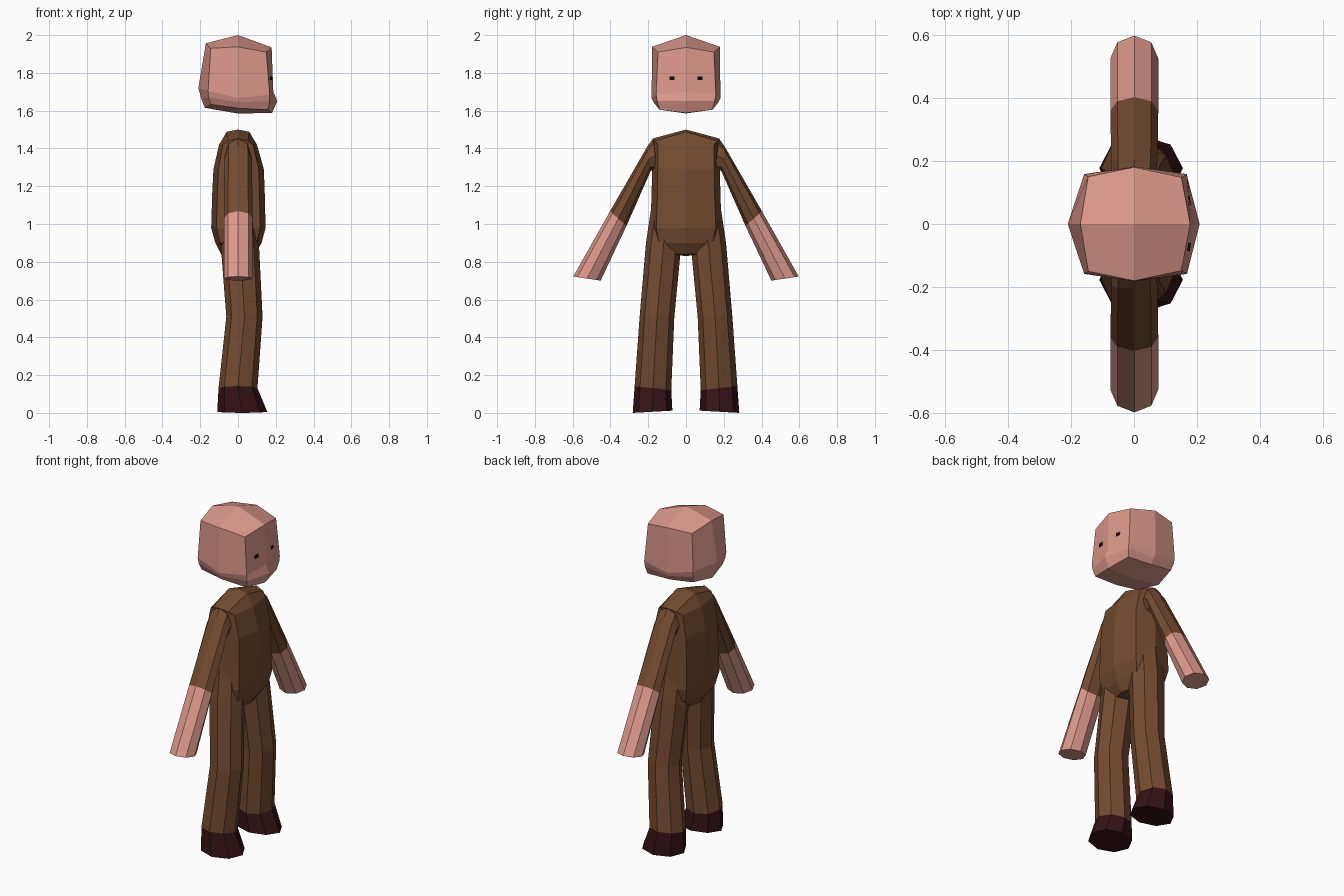
import bpy, bmesh, math
from mathutils import Vector as V

if "Cube" in bpy.data.objects:
    bpy.data.objects.remove(bpy.data.objects["Cube"])

def mat(name, rgb):
    m = bpy.data.materials.new(name)
    m.diffuse_color = (*rgb, 1)
    m.use_nodes = True
    m.node_tree.nodes["Principled BSDF"].inputs["Base Color"].default_value = m.diffuse_color
    return m

SKIN = mat("skin", (0.72, 0.315, 0.255))
CLOTH = mat("brown cloth", (0.175, 0.070, 0.029))
SHOE = mat("dark shoe", (0.036, 0.006, 0.008))
BLACK = mat("black", (0.004, 0.004, 0.004))

def loft(name, rings, mats, seg=None, top=None, bottom=None):
    """Skin a list of 8-point rings; seg gives the material of each span.
    top / bottom close the ends with a fan to that point, else an n-gon."""
    bm = bmesh.new()
    vs = [[bm.verts.new(p) for p in r] for r in rings]
    n = len(rings[0])
    for k in range(len(vs) - 1):
        for i in range(n):
            j = (i + 1) % n
            f = bm.faces.new((vs[k][i], vs[k][j], vs[k+1][j], vs[k+1][i]))
            f.material_index = seg[k] if seg else 0
    for r, p, m in ((vs[0], top, 0), (vs[-1], bottom, seg[-1] if seg else 0)):
        if p is None:
            bm.faces.new(r).material_index = m
        else:
            c = bm.verts.new(p)
            for i in range(0, n, 2):      # quads from corner to corner, as on a subdivided box
                bm.faces.new((c, r[i], r[i+1], r[(i+2) % n])).material_index = m
    bmesh.ops.recalc_face_normals(bm, faces=bm.faces)
    me = bpy.data.meshes.new(name)
    bm.to_mesh(me)
    bm.free()
    for m in mats:
        me.materials.append(m)
    ob = bpy.data.objects.new(name, me)
    bpy.context.collection.objects.link(ob)
    return ob

def box_ring(front, fc, side, bc, back):
    """Eight points around z: front, corners, sides and back (model faces +x)."""
    (fx, fy, fz), (bx, by, bz), (sy, sz) = fc, bc, side
    return [(front[0], 0, front[1]), (fx, fy, fz), (0, sy, sz), (bx, by, bz),
            (back[0], 0, back[1]), (bx, -by, bz), (0, -sy, sz), (fx, -fy, fz)]

def oct_ring(inner, outer, x0, x1, s):
    """Octagon spanning inner to outer (y, z) and x0 to x1, on side s."""
    a, b = V((0, s * inner[0], inner[1])), V((0, s * outer[0], outer[1]))
    c, v = (a + b) / 2 + V(((x0 + x1) / 2, 0, 0)), (b - a) / 2
    u = V(((x1 - x0) / 2, 0, 0))
    return [c + u * math.cos(i * math.pi / 4) + v * math.sin(i * math.pi / 4) for i in range(8)]

# Head: blocky, with a slight chin and nose bulge
loft("head", [
    box_ring((0.178, 1.935), (0.15, 0.148, 1.91), (0.18, 1.938), (-0.145, 0.15, 1.93), (-0.17, 1.957)),
    box_ring((0.187, 1.70), (0.168, 0.158, 1.685), (0.182, 1.667), (-0.158, 0.158, 1.705), (-0.21, 1.72)),
    box_ring((0.208, 1.65), (0.168, 0.152, 1.65), (0.172, 1.645), (-0.155, 0.152, 1.67), (-0.195, 1.665)),
    box_ring((0.18, 1.588), (0.158, 0.14, 1.605), (0.147, 1.613), (-0.145, 0.14, 1.633), (-0.175, 1.615)),
], [SKIN], top=(0, 0, 2.0), bottom=(0, 0, 1.585))

# Torso: rows of z, front x, back x, half width
rows = [(1.42, 0.10, -0.10, 0.178), (1.29, 0.137, -0.13, 0.18), (1.15, 0.142, -0.137, 0.182),
        (0.98, 0.146, -0.142, 0.19), (0.90, 0.125, -0.12, 0.17), (0.84, 0.09, -0.09, 0.08)]
body = [box_ring((0.06, 1.488), (0.052, 0.165, 1.44), (0.178, 1.452), (-0.052, 0.165, 1.44), (-0.06, 1.488))]
for z, f, b, w in rows:
    body.append(box_ring((f, z), (f * 0.8, w * 0.83, z), (w, z), (b * 0.8, w * 0.83, z), (b, z)))
loft("torso", body, [CLOTH], top=(0, 0, 1.5), bottom=(0, 0, 0.83))

# Limbs and eyes, mirrored in y
for s, word in ((1, "left"), (-1, "right")):
    loft(word + "_arm", [
        oct_ring((0.15, 1.27), (0.175, 1.452), -0.07, 0.07, s),
        oct_ring((0.185, 1.285), (0.205, 1.41), -0.072, 0.074, s),
        oct_ring((0.315, 0.99), (0.402, 1.068), -0.075, 0.077, s),
        oct_ring((0.452, 0.70), (0.597, 0.722), -0.075, 0.077, s),
    ], [CLOTH, SKIN], [0, 0, 1])
    loft(word + "_leg", [
        oct_ring((0.02, 1.05), (0.182, 1.10), -0.09, 0.10, s),
        oct_ring((0.03, 0.84), (0.212, 0.90), -0.09, 0.112, s),
        oct_ring((0.062, 0.505), (0.245, 0.515), -0.062, 0.13, s),
        oct_ring((0.078, 0.12), (0.272, 0.142), -0.103, 0.103, s),
        oct_ring((0.072, 0.012), (0.282, 0.0), -0.11, 0.155, s),
    ], [CLOTH, SHOE], [0, 0, 0, 1])
    # Eye: tiny plate lying on the slanted face
    bpy.ops.mesh.primitive_cube_add(size=1, location=(0.1745, s * 0.073, 1.771),
                                    rotation=(0, 0, -s * -0.14))
    eye = bpy.context.object
    eye.name = word + "_eye"
    eye.scale = (0.008, 0.026, 0.018)
    eye.data.materials.append(BLACK)

# Settle exactly on the ground
for ob in bpy.data.objects:
    if ob.name.endswith("_leg"):
        for v in ob.data.vertices:
            v.co.z = max(v.co.z, 0)
